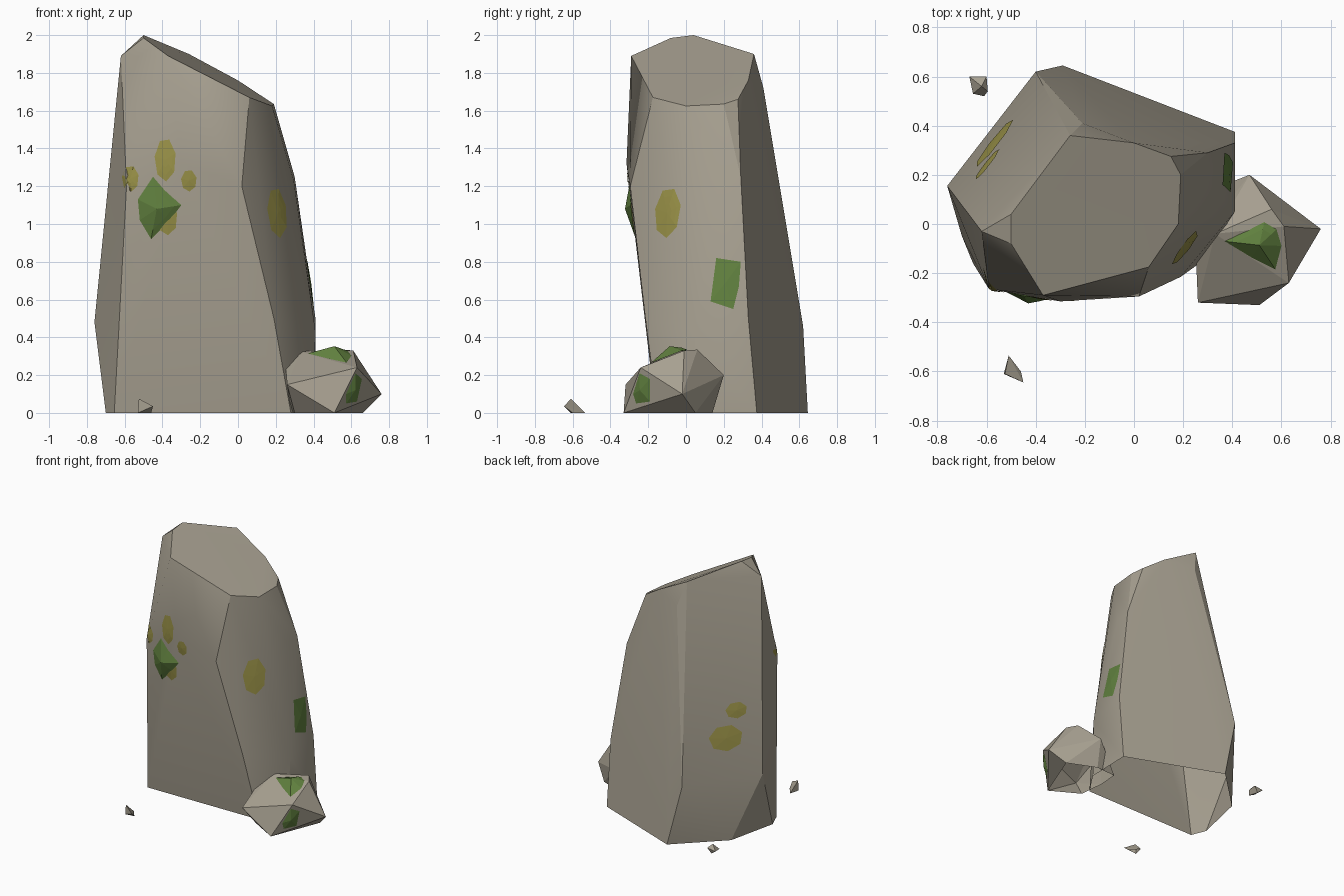
import bpy, bmesh, math
from mathutils import Vector
from mathutils.bvhtree import BVHTree

cube = bpy.data.objects.get("Cube")
if cube:
    bpy.data.objects.remove(cube, do_unlink=True)


def material(name, r, g, b):
    m = bpy.data.materials.new(name)
    m.use_nodes = True
    m.diffuse_color = (r, g, b, 1)
    bsdf = m.node_tree.nodes["Principled BSDF"]
    bsdf.inputs["Base Color"].default_value = (r, g, b, 1)
    bsdf.inputs["Roughness"].default_value = 0.9
    return m


STONE = material("warm grey stone", 0.385, 0.35, 0.28)
MOSS = material("green moss", 0.12, 0.22, 0.05)
LICHEN = material("olive lichen", 0.325, 0.29, 0.065)


def finish(name, bm, mat):
    mesh = bpy.data.meshes.new(name)
    bm.to_mesh(mesh)
    mesh.materials.append(mat)
    bpy.context.collection.objects.link(bpy.data.objects.new(name, mesh))
    bm.free()


def stone(name, corners, crease=0, soft_corner=None):
    """Chiselled stone: the hull of its corners, open underneath.
    Edges under the crease angle, and those running down from soft_corner, are smooth."""
    bm = bmesh.new()
    for c in corners:
        bm.verts.new(c)
    bmesh.ops.convex_hull(bm, input=bm.verts[:])
    bmesh.ops.delete(bm, geom=[v for v in bm.verts if not v.link_faces], context='VERTS')
    bmesh.ops.dissolve_limit(bm, angle_limit=math.radians(2), verts=bm.verts[:], edges=bm.edges[:])
    bmesh.ops.recalc_face_normals(bm, faces=bm.faces[:])
    tree = BVHTree.FromBMesh(bm)
    underside = [f for f in bm.faces if all(v.co.z < 0.001 for v in f.verts)]
    bmesh.ops.delete(bm, geom=underside, context='FACES')
    for f in bm.faces:
        f.smooth = crease > 0
    for e in bm.edges:
        e.smooth = e.calc_face_angle(0) < math.radians(crease)
        if soft_corner and abs(e.verts[0].co.z - e.verts[1].co.z) > 0.4:
            if any((v.co - Vector(soft_corner)).length < 0.01 for v in e.verts):
                e.smooth = True
    finish(name, bm, STONE)
    return tree


def patch(name, tree, centre, facing, outline, mat, bulge=0.006):
    """Growth draped over a stone; outline is in (sideways, up) offsets."""
    n = Vector(facing).normalized()
    side = Vector((0, 0, 1)).cross(n).normalized()
    up = n.cross(side)

    def drape(u, v, lift):
        p = Vector(centre) + side * u + up * v
        hit = tree.ray_cast(p + n * 0.3, -n)[0] or tree.find_nearest(p)[0]
        return hit + n * lift

    bm = bmesh.new()
    rings = [[bm.verts.new(drape(u * s, v * s, 0.003 + bulge * (1 - s))) for u, v in outline]
             for s in (0.35, 0.7, 1)]
    mid = bm.verts.new(drape(0, 0, 0.003 + bulge))
    count = len(outline)
    for i in range(count):
        j = (i + 1) % count
        bm.faces.new((mid, rings[0][i], rings[0][j]))
        for a, b in zip(rings, rings[1:]):
            bm.faces.new((a[i], b[i], b[j], a[j]))
    finish(name, bm, mat)


def blob(w, h, sides=7, turn=0.3):
    return [(w * math.cos(turn + math.tau * i / sides), h * math.sin(turn + math.tau * i / sides))
            for i in range(sides)]


# Standing stone: sloping top, shoulders, waist and base
SHOULDER = (-.37, -.29, 1.89)
top = [(-.5, -.08, 1.985), (-.5, .04, 2), (-.26, .36, 1.9), (0, .33, 1.76), (.15, .275, 1.66),
       (.19, .2, 1.635), (.18, 0, 1.625), (.06, -.175, 1.67), SHOULDER, (-.62, -.03, 1.89)]
middle = [(-.21, .41, 1.72), (.3, .29, 1.25), (.295, .175, 1.23), (.02, -.295, 1.2),
          (-.3, -.315, 1.32), (-.59, -.265, 1.2), (-.595, -.235, .77)]
lower = [(-.76, .155, .48), (-.4, .62, .46), (.41, .33, .5), (.41, .05, .43), (.19, -.215, .5)]
base = [(-.29, .645, 0), (.41, .375, 0), (.4, .03, 0), (.28, -.15, 0),
        (-.655, -.16, 0), (-.7, -.05, 0), (-.615, .33, 0)]
monolith = stone("standing_stone", top + middle + lower + base, 25, SHOULDER)

# Boulder at its foot
boulder = stone("boulder", [
    (.26, -.32, .15), (.51, -.33, 0), (.63, -.24, .24), (.76, -.02, .1), (.47, .2, .2),
    (.61, -.01, .33), (.56, .06, .335), (.33, -.04, .325), (.25, -.08, .27),
    (.66, .05, 0), (.45, .14, 0), (.29, .13, 0), (.28, -.02, 0), (.3, -.21, 0)])

# Loose pebbles
stone("front_pebble", [(-.53, -.61, 0), (-.51, -.535, 0), (-.45, -.645, .035),
                       (-.46, -.6, 0), (-.525, -.61, .075)])
stone("back_pebble", [(-.67, .6, .03), (-.6, .6, .04), (-.595, .54, .03), (-.61, .52, 0),
                      (-.655, .53, .02), (-.63, .59, 0), (-.62, .56, .06)])

# Lichen spots
FRONT, RIGHT, CORNER, REAR = (0, -1, 0), (1, 0, 0), (.7, -.7, 0), (-.8, .6, 0)
spots = [("front_tall", (-.385, -.3, 1.34), FRONT, .057, .115),
         ("front_outer", (-.57, -.26, 1.24), FRONT, .045, .07),
         ("front_inner", (-.26, -.3, 1.23), FRONT, .042, .058),
         ("front_low", (-.375, -.3, 1.03), FRONT, .055, .09),
         ("corner", (.21, -.1, 1.06), CORNER, .085, .135),
         ("rear_large", (-.59, .345, .77), REAR, .125, .095),
         ("rear_small", (-.62, .26, .96), REAR, .08, .06)]
for label, centre, facing, w, h in spots:
    patch(label + "_lichen", monolith, centre, facing, blob(w, h), LICHEN, 0.003)

# Moss clumps
patch("front_moss", monolith, (-.43, -.3, 1.08), FRONT,
      [(.13, .02), (.04, .1), (-.02, .17), (-.1, .05), (-.09, -.06), (-.03, -.16), (.07, -.06)],
      MOSS, 0.04)
patch("side_moss", monolith, (.37, .21, .69), RIGHT,
      [(.08, .11), (-.05, .13), (-.08, -.1), (.04, -.14), (.07, -.02)], MOSS, 0.006)
patch("boulder_top_moss", boulder, (.51, -.08, .31), (0, -.15, 1),
      [(.09, -.01), (.07, .06), (.02, .09), (-.14, .01), (-.03, -.06), (.065, -.11)], MOSS, 0.045)
patch("boulder_front_moss", boulder, (.61, -.23, .12), (.6, -.8, 0),
      [(.06, .06), (0, .09), (-.06, -.02), (-.05, -.07), (.04, -.06)], MOSS, 0.015)
